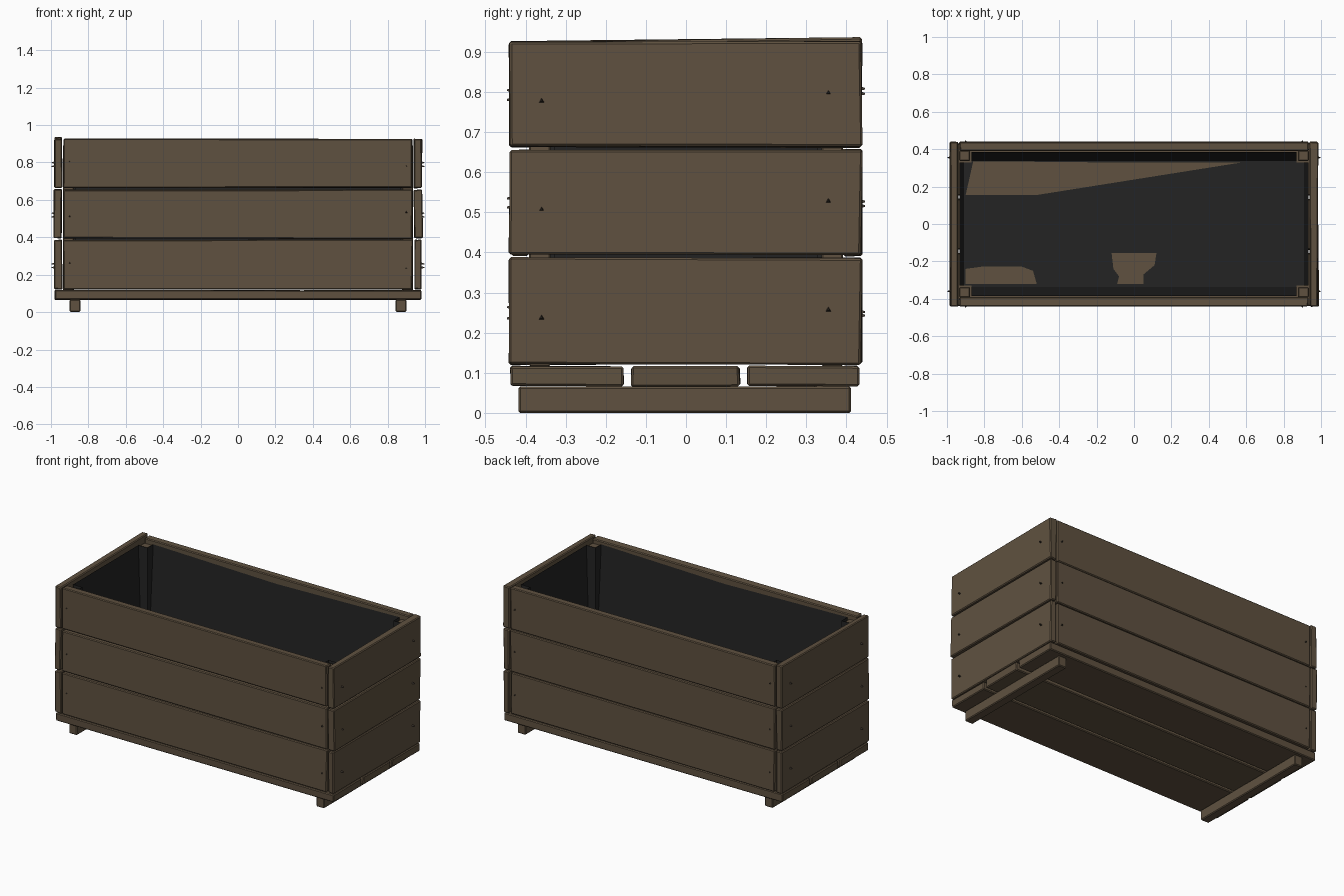
import bpy, bmesh, random
from mathutils import Vector

if "Cube" in bpy.data.objects:
    bpy.data.objects.remove(bpy.data.objects["Cube"])

random.seed(4)


def material(name, rgb):
    m = bpy.data.materials.new(name)
    m.diffuse_color = (*rgb, 1)
    m.use_nodes = True
    m.node_tree.nodes["Principled BSDF"].inputs["Base Color"].default_value = m.diffuse_color
    return m


WOOD = material("weathered_wood", (0.115, 0.083, 0.051))
DARK = material("dark_liner", (0.017, 0.017, 0.017))
NAIL = material("nail_metal", (0.05, 0.04, 0.03))


def finish(name, bm, mat):
    bmesh.ops.recalc_face_normals(bm, faces=bm.faces)
    me = bpy.data.meshes.new(name)
    bm.to_mesh(me)
    bm.free()
    me.materials.append(mat)
    ob = bpy.data.objects.new(name, me)
    bpy.context.collection.objects.link(ob)
    return ob


def board(name, lo, hi, jitter=0.003, bevel=0.005, lift=None):
    """Slightly uneven plank; lift moves the corners that pass a test."""
    bm = bmesh.new()
    bmesh.ops.create_cube(bm, size=1)
    lo, hi = Vector(lo), Vector(hi)
    for v in bm.verts:
        side = v.co.copy()
        v.co = Vector([lo[i] + (side[i] + 0.5) * (hi[i] - lo[i]) for i in range(3)])
        v.co += Vector([random.uniform(-jitter, jitter) for _ in range(3)])
        if lift and lift[0](side):
            v.co += Vector(lift[1])
    if bevel:
        bmesh.ops.bevel(bm, geom=bm.edges[:], offset=bevel, segments=1, affect='EDGES')
    return finish(name, bm, WOOD)


def nail(name, pos, axis):
    """Tiny three-sided nail head pointing along axis."""
    bm = bmesh.new()
    bmesh.ops.create_cone(bm, cap_ends=True, segments=3, radius1=0.008, radius2=0.003, depth=0.016)
    rot = Vector(axis).to_track_quat('Z', 'Y')
    for v in bm.verts:
        v.co = rot @ v.co + Vector(pos)
    finish(name, bm, NAIL)


# Wall planks: three rows on every side
rows = [(0.122, 0.386), (0.393, 0.655), (0.663, 0.925)]
for r, (z0, z1) in enumerate(rows):
    for s, side in ((-1, "front"), (1, "back")):
        y0, y1 = sorted((s * 0.392, s * 0.438))
        board(f"{side}_plank_{r}", (-0.932, y0, z0), (0.932, y1, z1))
        for x in (-0.9, 0.9):
            nail(f"{side}_nail", (x, s * 0.438, z0 + 0.125 + random.uniform(-.015, .02)), (0, s, 0))
    for s, side in ((-1, "left"), (1, "right")):
        x0, x1 = sorted((s * 0.94, s * 0.983))
        lift = None
        if side == "left" and r == 2:      # one corner sticks up
            lift = (lambda c: c.z > 0 and c.y > 0, (0, 0, 0.013))
        elif r == 1:                       # bowed lower corner
            lift = (lambda c: c.z < 0 and c.y < 0, (s * 0.006, 0, 0))
        board(f"{side}_plank_{r}", (x0, -0.44, z0), (x1, 0.438, z1), lift=lift)
        for y in (-0.36, 0.355):
            nail(f"{side}_nail", (s * 0.988, y, z0 + 0.115 + 0.02 * (y > 0)), (s, 0, 0))

# Base boards with open gaps between them
for i, (y0, y1) in enumerate(((-0.438, -0.155), (-0.137, 0.134), (0.152, 0.432))):
    board(f"base_board_{i}", (-0.98, y0, 0.066), (0.98, y1, 0.116), jitter=0.002)

# Foot rails
for s, side in ((-1, "left"), (1, "right")):
    x0, x1 = sorted((s * 0.843, s * 0.9))
    board(f"{side}_foot_rail", (x0, -0.418, 0.0), (x1, 0.412, 0.066), jitter=0)

# Corner posts
for sx in (-1, 1):
    for sy in (-1, 1):
        x0, x1 = sorted((sx * 0.877, sx * 0.935))
        y0, y1 = sorted((sy * 0.338, sy * 0.392))
        board("corner_post", (x0, y0, 0.116), (x1, y1, 0.895), jitter=0, bevel=0.004)


# Liner sheet: sloping walls notched around the posts, plus a floor
def ring(bm, x, y, z, sag):
    nx, ny = 0.868, 0.328
    pts = []
    for sx, sy in ((1, 1), (-1, 1), (-1, -1), (1, -1)):
        q = [(sx * x, sy * ny, z), (sx * nx, sy * ny, z), (sx * nx, sy * y, z)]
        if sx * sy < 0:
            q.reverse()
        pts += q
        if sx * sy > 0:                    # middle of each long wall sags
            pts.append((0, sy * y, z - sag))
    return [bm.verts.new(p) for p in pts]


bm = bmesh.new()
low, top = ring(bm, 0.908, 0.336, 0.121, 0), ring(bm, 0.932, 0.386, 0.905, 0.02)
n = len(low)
for i in range(n):
    j = (i + 1) % n
    bm.faces.new((low[i], low[j], top[j], top[i]))
bm.faces.new(low)
finish("liner", bm, DARK)

# Bare patches where the floorboards show through the liner
patches = [
    [(-0.9, 0.155), (-0.52, 0.155), (0.57, 0.328), (-0.02, 0.328), (-0.55, 0.333), (-0.86, 0.333)],
    [(-0.9, -0.32), (-0.52, -0.32), (-0.54, -0.25), (-0.6, -0.228), (-0.8, -0.226), (-0.9, -0.24)],
    [(-0.09, -0.32), (0.05, -0.32), (0.05, -0.27), (0.11, -0.22), (0.12, -0.155),
     (-0.12, -0.155), (-0.11, -0.24), (-0.08, -0.28)],
]
for pts in patches:
    bm = bmesh.new()
    f = bm.faces.new([bm.verts.new((x, y, 0.122)) for x, y in pts])
    ext = bmesh.ops.extrude_face_region(bm, geom=[f])
    for v in ext["geom"]:
        if isinstance(v, bmesh.types.BMVert):
            v.co.z += 0.003
    finish("bare_floor_patch", bm, WOOD)
